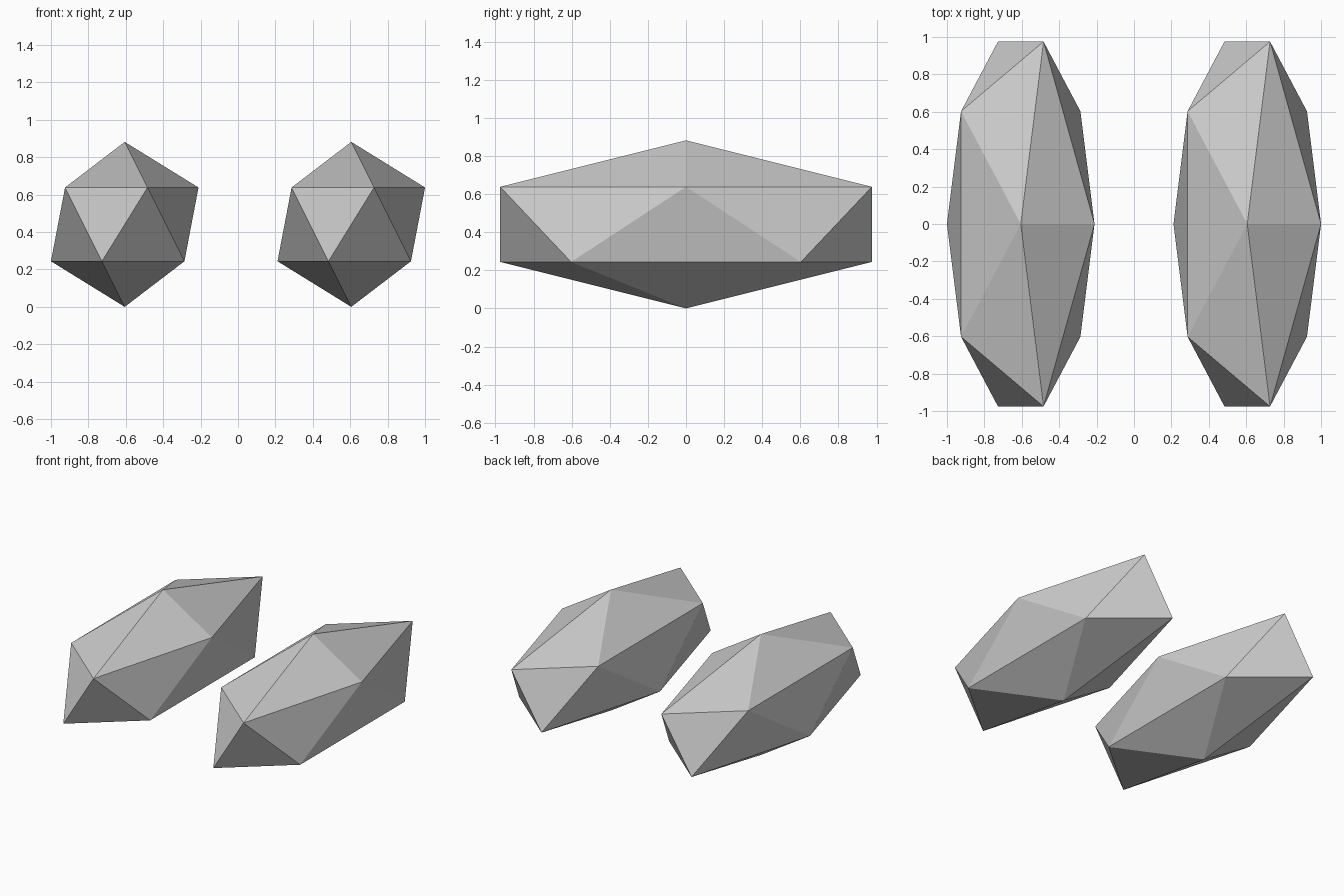
import bpy

if "Cube" in bpy.data.objects:
    bpy.data.objects.remove(bpy.data.objects["Cube"])

R = 0.441          # radius across x and z
STRETCH = 2.6      # elongation along y
OFFSET = 0.6056    # distance of each pod from the centre

# Two identical faceted pods, stretched front to back
for name, x in (("left_pod", -OFFSET), ("right_pod", OFFSET)):
    bpy.ops.mesh.primitive_ico_sphere_add(subdivisions=1, radius=R, location=(x, 0, R))
    pod = bpy.context.object
    pod.name = name
    pod.scale = (1, STRETCH, 1)
    bpy.ops.object.transform_apply(location=False, rotation=False, scale=True)
    bpy.ops.object.shade_flat()
